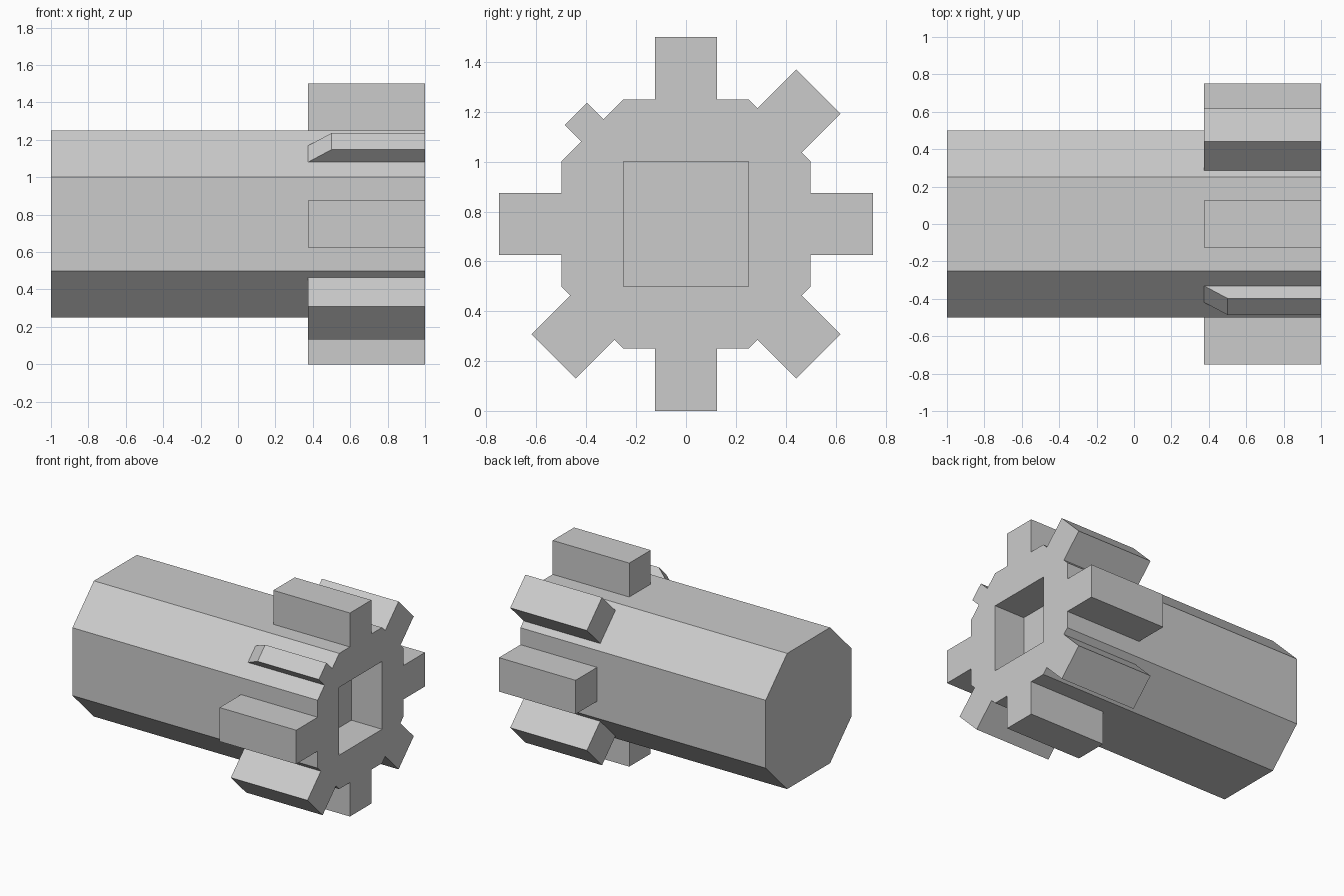
import bpy, bmesh
from math import radians, sqrt
from mathutils import Matrix, Vector

if "Cube" in bpy.data.objects:
    bpy.data.objects.remove(bpy.data.objects["Cube"])

CZ = 0.75                      # height of the shaft axis
START, END = 0.375, 1.0        # extent of the teeth along x


def finish(bm, name):
    bmesh.ops.remove_doubles(bm, verts=bm.verts[:], dist=1e-5)
    bmesh.ops.dissolve_degenerate(bm, edges=bm.edges[:], dist=1e-5)
    bmesh.ops.recalc_face_normals(bm, faces=bm.faces[:])
    mesh = bpy.data.meshes.new(name)
    bm.to_mesh(mesh)
    bm.free()
    obj = bpy.data.objects.new(name, mesh)
    bpy.context.collection.objects.link(obj)
    return obj


def ring(bm, x, a, b):
    """Chamfered square; when a equals b it collapses to a plain square."""
    pts = [(b, a), (a, b), (a, -b), (b, -a), (-b, -a), (-a, -b), (-a, b), (-b, a)]
    return [bm.verts.new((x, y, CZ + z)) for y, z in pts]


# Octagonal shaft with a blind square socket in the +x end
bm = bmesh.new()
rings = [ring(bm, -1, 0.5, 0.25), ring(bm, END, 0.5, 0.25),
         ring(bm, END, 0.25, 0.25), ring(bm, 0.75, 0.25, 0.25)]
for r0, r1 in zip(rings, rings[1:]):
    for i in range(8):
        j = (i + 1) % 8
        bm.faces.new((r0[i], r0[j], r1[j], r1[i]))
bm.faces.new(rings[0])
bm.faces.new([rings[3][i] for i in (0, 2, 4, 6)])
finish(bm, "shaft")


def tooth(name, angle, width, base, tip, ramp=0.0):
    """Side profile in x and radius, extruded across and turned about x."""
    profile = [(START, base), (END, base), (END, tip), (START + ramp, tip)]
    if not ramp:
        profile[3] = (START, tip)
    bm = bmesh.new()
    face = bm.faces.new([bm.verts.new((x, -width / 2, r)) for x, r in profile])
    new = bmesh.ops.extrude_face_region(bm, geom=[face])["geom"]
    bmesh.ops.translate(bm, vec=Vector((0, width, 0)),
                        verts=[g for g in new if isinstance(g, bmesh.types.BMVert)])
    # Positive angle leans from +z towards +y
    turn = Matrix.Translation((0, 0, CZ)) @ Matrix.Rotation(radians(-angle), 4, 'X')
    bmesh.ops.transform(bm, matrix=turn, verts=bm.verts[:])
    finish(bm, name)


# Seven full teeth, each standing on one flat of the shaft
chamfer = 0.75 / sqrt(2) 
for k in range(7):
    tooth(f"tooth_{k + 1}", 45 * k, 0.25, chamfer if k % 2 else 0.5, 0.75)

# Small ramped key in place of the eighth tooth
tooth("ramped_key", 315, 0.125, chamfer, 0.625, ramp=0.125)
